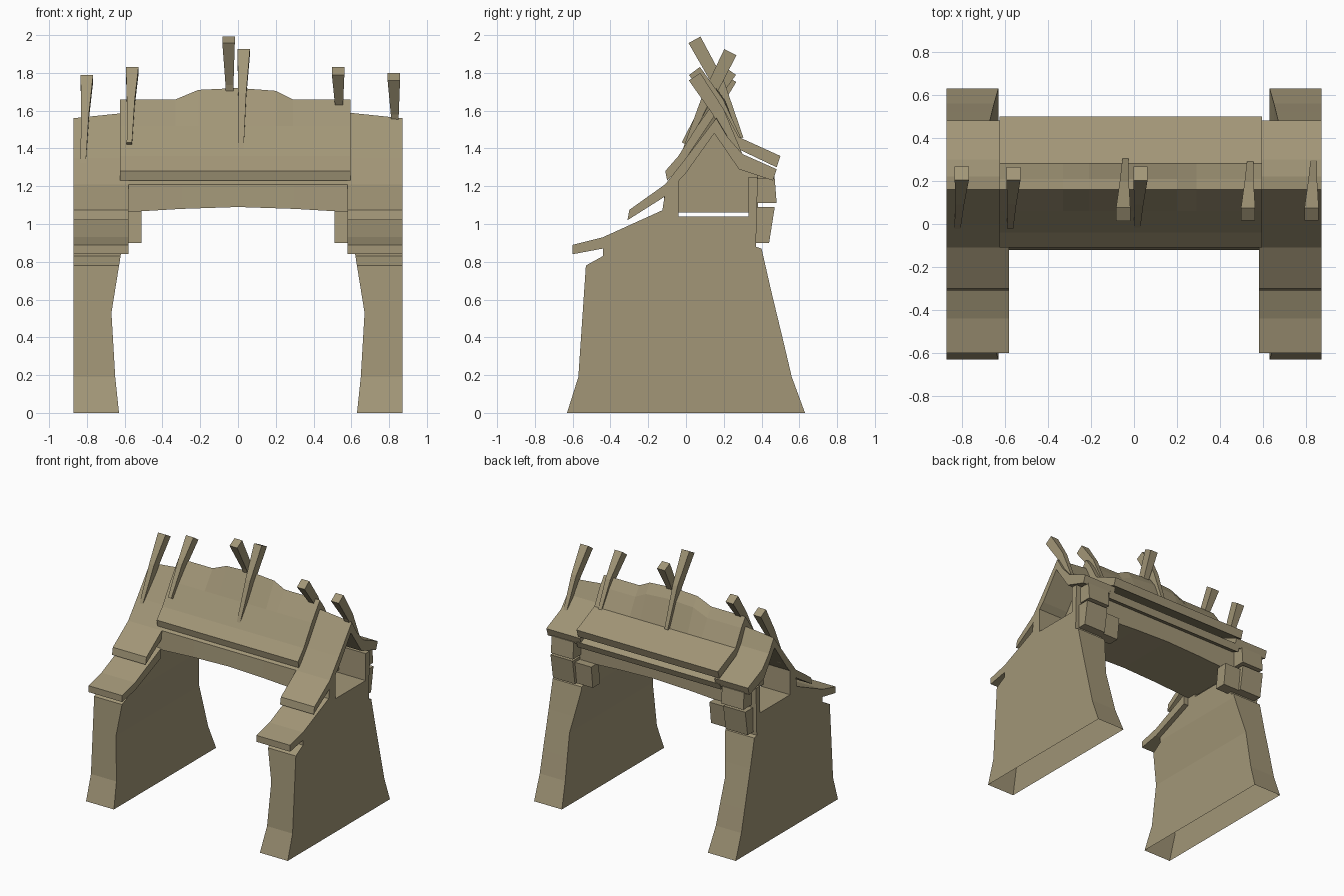
import bpy, bmesh
from mathutils import Vector

if "Cube" in bpy.data.objects:
    bpy.data.objects.remove(bpy.data.objects["Cube"])

mat = bpy.data.materials.new("weathered_tan")
mat.diffuse_color = (0.36, 0.305, 0.185, 1)
mat.use_nodes = True
mat.node_tree.nodes["Principled BSDF"].inputs["Base Color"].default_value = mat.diffuse_color


def finish(name, bm):
    bmesh.ops.recalc_face_normals(bm, faces=bm.faces)
    me = bpy.data.meshes.new(name)
    bm.to_mesh(me)
    bm.free()
    me.materials.append(mat)
    ob = bpy.data.objects.new(name, me)
    bpy.context.collection.objects.link(ob)
    return ob


def loft(bm, rings):
    """Skin a list of equal-length point rings and cap both ends."""
    rows = [[bm.verts.new(p) for p in r] for r in rings]
    n = len(rows[0])
    for a, b in zip(rows, rows[1:]):
        for i in range(n):
            j = (i + 1) % n
            bm.faces.new((a[i], a[j], b[j], b[i]))
    bm.faces.new(rows[0])
    bm.faces.new(rows[-1])


def section(profile, x, lift=lambda y, z: 0):
    return [(x, y, z + lift(y, z)) for y, z in profile]


def box(name, x, y, z, skew=0.0):
    """Block between limits, its top leaning back by skew."""
    bm = bmesh.new()
    ring = [(y[0], z[0]), (y[1], z[0]), (y[1] + skew, z[1]), (y[0] + skew, z[1])]
    loft(bm, [section(ring, x[0]), section(ring, x[1])])
    return finish(name, bm)


# Side walls: notched profile, waisted inner face, open underneath
wall = [(-0.63, 0), (-0.57, 0.19), (-0.53, 0.78), (-0.44, 0.83), (-0.44, 0.90),
        (-0.13, 1.04), (-0.11, 1.17), (-0.04, 1.24), (-0.04, 1.04), (0.33, 1.04),
        (0.33, 1.25), (0.38, 1.25), (0.37, 0.88), (0.40, 0.87), (0.45, 0.65),
        (0.52, 0.36), (0.56, 0.19)] + [(0.63, 0)]
waist = [(0, 0.63), (0.19, 0.65), (0.53, 0.67), (0.84, 0.62), (2, 0.62)]


def inner_x(z):
    for (z0, x0), (z1, x1) in zip(waist, waist[1:]):
        if z <= z1:
            return x0 + (x1 - x0) * (z - z0) / (z1 - z0)


for s, side in ((-1, "left"), (1, "right")):
    bm = bmesh.new()
    loft(bm, [section(wall, s * 0.62), section(wall, s * 0.87)])
    for z in (0.19, 0.53, 0.84):
        bmesh.ops.bisect_plane(bm, geom=bm.verts[:] + bm.edges[:] + bm.faces[:],
                               plane_co=(0, 0, z), plane_no=(0, 0, 1))
    for v in bm.verts:
        if abs(v.co.x) < 0.7:
            v.co.x = s * inner_x(max(v.co.z, 0))
    under = [f for f in bm.faces if all(v.co.z < 0.001 for v in f.verts)]
    bmesh.ops.delete(bm, geom=under, context='FACES')
    finish(side + "_wall", bm)

    # Lower front eave slab
    eave = [(-0.60, 0.89), (-0.44, 0.93), (-0.12, 1.075), (-0.12, 1.0),
            (-0.44, 0.87), (-0.60, 0.84)]
    bm = bmesh.new()
    loft(bm, [section(eave, s * 0.58), section(eave, s * 0.87)])
    finish(side + "_lower_eave", bm)

    # Side roof
    roof = [(-0.30, 1.075), (-0.11, 1.21), (0.0, 1.35), (0.16, 1.57), (0.22, 1.46),
            (0.30, 1.37), (0.48, 1.29), (0.46, 1.23), (0.28, 1.29), (0.15, 1.48),
            (0.0, 1.27), (-0.12, 1.14), (-0.31, 1.02)]
    bm = bmesh.new()
    loft(bm, [section(roof, s * 0.58, lambda y, z: 0.02 * (z > 1.5)),
              section(roof, s * 0.87, lambda y, z: -0.01 * (z > 1.5))])
    finish(side + "_side_roof", bm)

    # Rear brackets
    def span(a, b):
        return sorted((s * a, s * b))
    box(side + "_inner_bracket", span(0.51, 0.68), (0.33, 0.42), (0.90, 1.07), 0.02)
    box(side + "_outer_bracket", span(0.65, 0.84), (0.34, 0.44), (0.90, 1.09), 0.03)
    box(side + "_upper_bracket", span(0.64, 0.83), (0.36, 0.48), (1.11, 1.24), -0.01)

# Lintel body under the main roof, gently arched below
body = [(-0.12, 1.06), (-0.11, 1.21), (0.0, 1.32), (0.15, 1.53), (0.28, 1.37),
        (0.38, 1.28), (0.38, 1.06)]
bm = bmesh.new()
loft(bm, [section(body, x, lambda y, z: r * (z < 1.1))
          for x, r in ((-0.64, 0), (-0.3, 0.02), (0, 0.03), (0.3, 0.02), (0.64, 0))])
finish("lintel_body", bm)

# Main roof with a raised middle ridge
main = [(-0.11, 1.28), (-0.04, 1.36), (0.06, 1.52), (0.16, 1.66), (0.21, 1.59),
        (0.28, 1.46), (0.50, 1.36), (0.48, 1.30), (0.27, 1.40), (0.15, 1.56),
        (0.0, 1.33), (-0.10, 1.23)]
ridge = [(-0.625, 0), (-0.33, 0), (-0.21, 0.05), (0, 0.06), (0.2, 0.045),
         (0.29, 0.0), (0.595, 0)]
bm = bmesh.new()
loft(bm, [section(main, x, lambda y, z: r * (z > 1.57)) for x, r in ridge])
finish("main_roof", bm)

# Thin rear layer below the main eave
layer = [(0.30, 1.33), (0.47, 1.25), (0.45, 1.20), (0.30, 1.27)]
bm = bmesh.new()
loft(bm, [section(layer, -0.62), section(layer, 0.62)])
finish("rear_under_eave", bm)


# Crossed ridge horns: bent sticks widening toward the tip
def horn(name, x, dx, path):
    bm = bmesh.new()
    rings = []
    pts = [Vector((0, y, z)) for y, z in path]
    for i, p in enumerate(pts):
        d = (pts[min(i + 1, 2)] - pts[max(i - 1, 0)]).normalized()
        n = Vector((0, -d.z, d.y)) * (0.025, 0.032, 0.036)[i]
        w = Vector(((0.014, 0.021, 0.033)[i], 0, 0))
        c = p + Vector((x + dx * i / 2, 0, 0))
        rings.append([c - w - n, c + w - n, c + w + n, c - w + n])
    loft(bm, rings)
    finish(name, bm)


for i, (x, dx, base, tip) in enumerate([(-0.82, 0.02, 1.31, 1.77),
                                        (-0.575, 0.015, 1.42, 1.81),
                                        (0.015, 0.015, 1.37, 1.91)]):
    horn(f"front_horn_{i + 1}", x, dx,
         [(0.0, base), (0.12, base + 0.57 * (tip - base)), (0.235, tip)])
for i, (x, dx, base, tip) in enumerate([(-0.04, -0.01, 1.45, 1.975),
                                        (0.54, -0.01, 1.42, 1.81),
                                        (0.835, -0.01, 1.35, 1.78)]):
    horn(f"rear_horn_{i + 1}", x, dx,
         [(0.28, base), (0.17, base + 0.57 * (tip - base)), (0.045, tip)])
